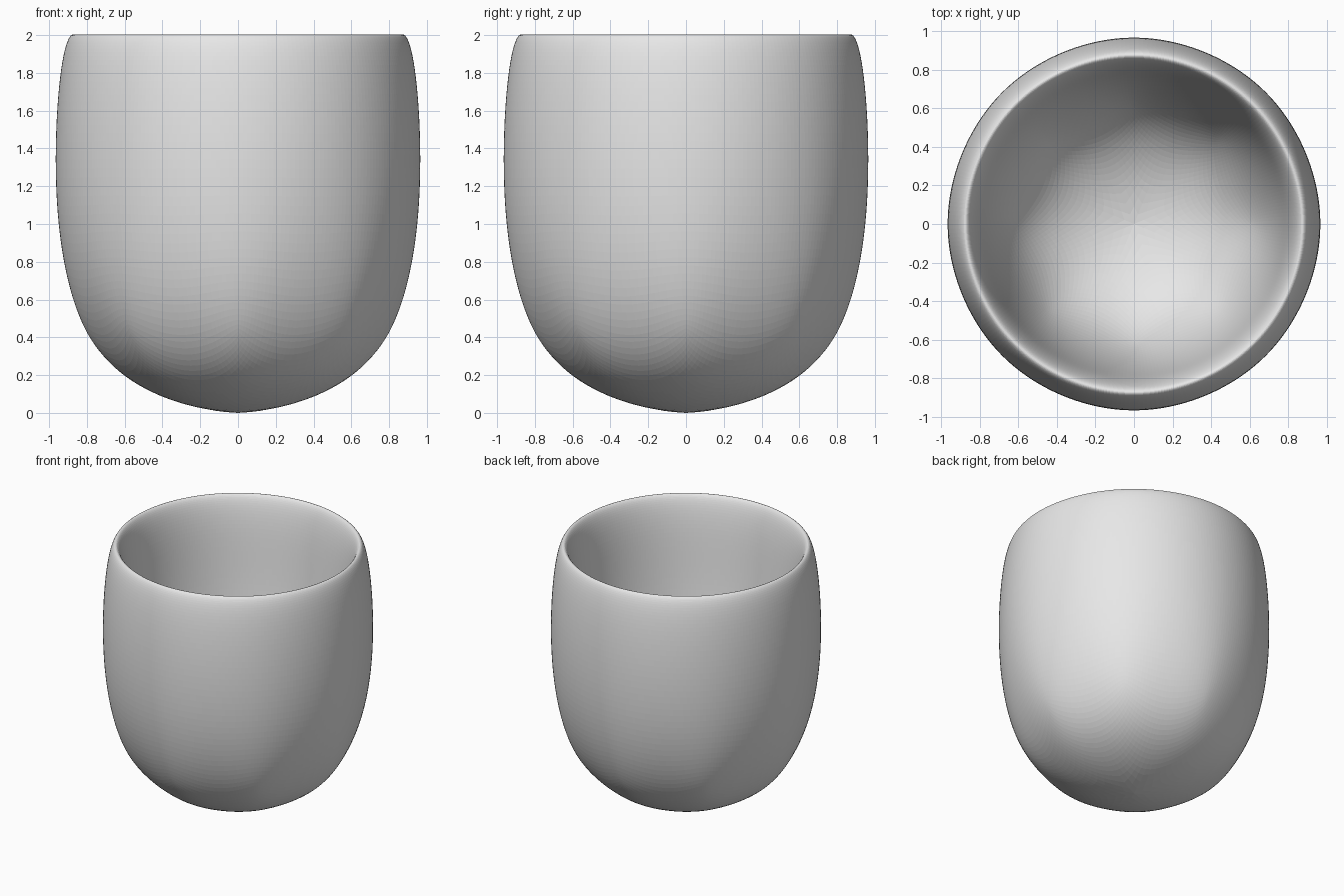
import bpy, bmesh
from math import cos, sin, pi

cube = bpy.data.objects.get("Cube")
if cube:
    bpy.data.objects.remove(cube)

SIDES = 8
RADIUS, WALL = 1.09, 0.24
BOTTOM, TOP = -0.123, 2.09

bm = bmesh.new()


def add_ring(r, z):
    return [bm.verts.new((r * cos(2 * pi * i / SIDES), r * sin(2 * pi * i / SIDES), z))
            for i in range(SIDES)]


# Eight-sided hollow cylinder: outer wall, lip, inner wall
rings = [add_ring(RADIUS, BOTTOM), add_ring(RADIUS, TOP),
         add_ring(RADIUS - WALL, TOP), add_ring(RADIUS - WALL, BOTTOM + WALL)]
for a, b in zip(rings, rings[1:]):
    for i in range(SIDES):
        j = (i + 1) % SIDES
        bm.faces.new((a[i], a[j], b[j], b[i]))

# Underside and inside floor
bm.faces.new(rings[0])
bm.faces.new(rings[-1])
bmesh.ops.recalc_face_normals(bm, faces=bm.faces)

mesh = bpy.data.meshes.new("cup")
bm.to_mesh(mesh)
bm.free()
cup = bpy.data.objects.new("cup", mesh)
bpy.context.collection.objects.link(cup)

# Rounded form with fine flat facets
sub = cup.modifiers.new("rounding", 'SUBSURF')
sub.levels = sub.render_levels = 5

# Plain grey clay
grey = bpy.data.materials.new("light grey")
grey.use_nodes = True
colour = (0.8, 0.8, 0.8, 1)
grey.diffuse_color = colour
for node in grey.node_tree.nodes:
    if node.type == 'BSDF_PRINCIPLED':
        node.inputs["Base Color"].default_value = colour
mesh.materials.append(grey)
